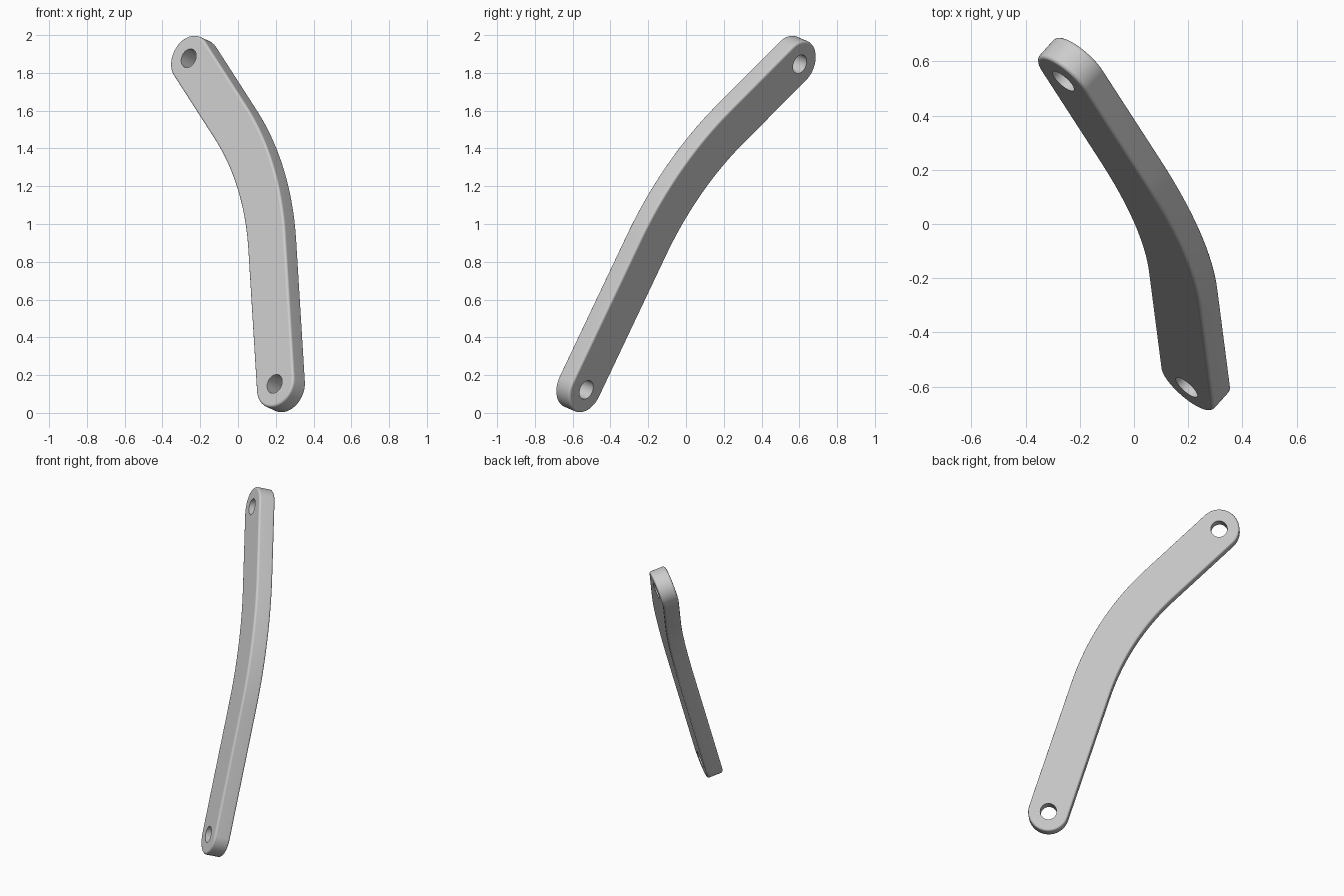
import bpy, bmesh, math
from mathutils import Vector, Matrix

cube = bpy.data.objects.get("Cube")
if cube:
    bpy.data.objects.remove(cube, do_unlink=True)

# Dimensions
RADIUS, THICK, HOLE, SOFT = 0.128, 0.106, 0.052, 0.014
LOW, HIGH = Vector((0.2275, -0.565, 0.138)), Vector((-0.2275, 0.565, 1.862))
ANGLE_LOW, ANGLE_HIGH, TANGENT = math.radians(12.1), math.radians(16.3), 0.41

# Tilted frame: u along the bar, v across it, n out of the front face
u = (HIGH - LOW).normalized()
n = Vector((-0.637, -0.710, 0.302))
n = (n - u * n.dot(u)).normalized()
v = n.cross(u)
frame = Matrix((u, v, n)).transposed().to_4x4()
frame.translation = LOW

grey = bpy.data.materials.new("plain grey")
grey.use_nodes = True
colour = (0.6, 0.6, 0.6, 1)
grey.diffuse_color = colour
grey.node_tree.nodes["Principled BSDF"].inputs["Base Color"].default_value = colour


def polar(angle, radius):
    return Vector((math.cos(angle), math.sin(angle))) * radius


# Centre line: straight, arc, straight
length = (HIGH - LOW).length
bend = ANGLE_LOW + ANGLE_HIGH
first_leg = length * math.sin(ANGLE_HIGH) / math.sin(bend)
arc_radius = TANGENT / math.tan(bend / 2)
arc_start = polar(-ANGLE_LOW, first_leg - TANGENT)
arc_centre = arc_start + polar(math.pi / 2 - ANGLE_LOW, arc_radius)
STEPS = 24
headings = [-ANGLE_LOW + bend * i / STEPS for i in range(STEPS + 1)]
low_end, high_end = Vector((0, 0)), Vector((length, 0))


def cap(centre, start):
    return [centre + polar(start + math.pi * i / STEPS, RADIUS) for i in range(STEPS + 1)]


def side(radius):
    return [arc_centre + polar(h - math.pi / 2, radius) for h in headings]


outline = (side(arc_radius + RADIUS) + cap(high_end, ANGLE_HIGH - math.pi / 2)
           + side(arc_radius - RADIUS)[::-1] + cap(low_end, math.pi / 2 - ANGLE_LOW))


def slab(name, points, thick, soft=0):
    """Extrude a flat outline and round its rims."""
    bm = bmesh.new()
    face = bm.faces.new([bm.verts.new((p.x, p.y, -thick / 2)) for p in points])
    top = bmesh.ops.extrude_face_region(bm, geom=[face])["geom"]
    bmesh.ops.translate(bm, vec=(0, 0, thick),
                        verts=[g for g in top if isinstance(g, bmesh.types.BMVert)])
    bmesh.ops.recalc_face_normals(bm, faces=bm.faces)
    if soft:
        rims = [e for e in bm.edges if abs(e.verts[0].co.z - e.verts[1].co.z) < 1e-5]
        bmesh.ops.bevel(bm, geom=rims, offset=soft, segments=3, profile=0.5, affect="EDGES")
    mesh = bpy.data.meshes.new(name)
    bm.to_mesh(mesh)
    bm.free()
    mesh.materials.append(grey)
    obj = bpy.data.objects.new(name, mesh)
    obj.matrix_world = frame
    bpy.context.collection.objects.link(obj)
    return obj


# Curved bar with a bolt hole at each end
bar = slab("curved_bar", outline, THICK, SOFT)
bpy.context.view_layer.objects.active = bar
for label, centre in (("lower", low_end), ("upper", high_end)):
    ring = [centre + polar(math.tau * i / 32, HOLE) for i in range(32)]
    cutter = slab(label + "_hole_cutter", ring, THICK * 2)
    cutter.hide_render = True
    cut = bar.modifiers.new(label + " hole", "BOOLEAN")
    cut.operation, cut.solver, cut.object = "DIFFERENCE", "EXACT", cutter
    bpy.ops.object.modifier_apply(modifier=cut.name)
    bpy.data.objects.remove(cutter, do_unlink=True)

# Smooth rims, flat broad faces
bpy.ops.object.select_all(action="DESELECT")
bar.select_set(True)
bpy.ops.object.shade_smooth_by_angle(angle=math.radians(35))
bar.modifiers.new("flat faces", "WEIGHTED_NORMAL").keep_sharp = True
